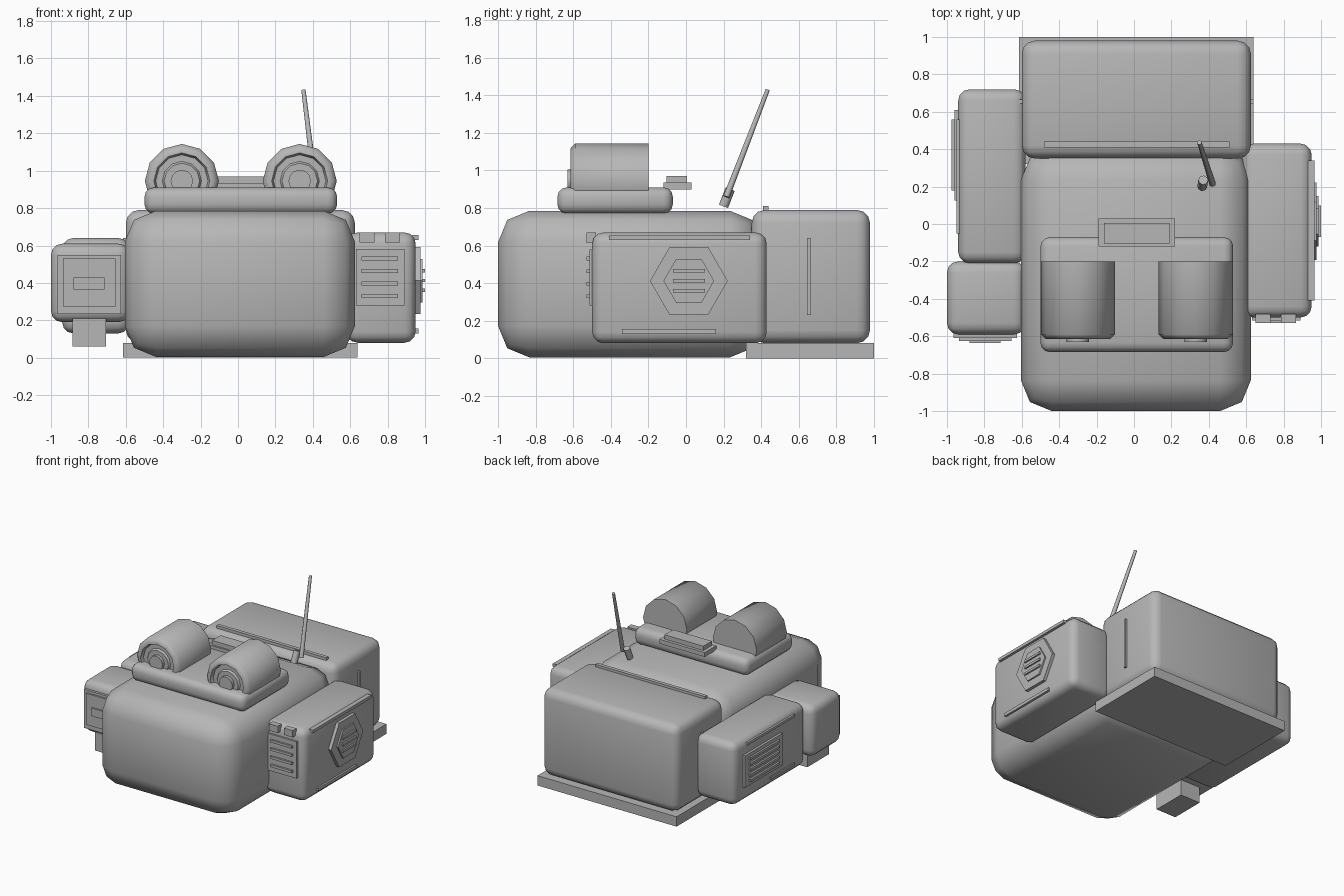
import bpy, bmesh, math
from mathutils import Vector

cube = bpy.data.objects.get("Cube")
if cube:
    bpy.data.objects.remove(cube, do_unlink=True)

grey = bpy.data.materials.new("plain_grey")
grey.use_nodes = True
COLOUR = (0.47, 0.47, 0.47, 1)
grey.diffuse_color = COLOUR
grey.node_tree.nodes["Principled BSDF"].inputs["Base Color"].default_value = COLOUR


def finish(name, bm, smooth=False):
    bmesh.ops.recalc_face_normals(bm, faces=bm.faces)
    mesh = bpy.data.meshes.new(name)
    bm.to_mesh(mesh)
    bm.free()
    mesh.materials.append(grey)
    obj = bpy.data.objects.new(name, mesh)
    bpy.context.collection.objects.link(obj)
    if smooth:
        bpy.ops.object.select_all(action='DESELECT')
        obj.select_set(True)
        bpy.context.view_layer.objects.active = obj
        bpy.ops.object.shade_smooth_by_angle(angle=math.radians(50))
    return obj


def box(name, xs, ys, zs, bevel=0, segments=2):
    """Box given by its extent on each axis, optionally with rounded edges."""
    bm = bmesh.new()
    bmesh.ops.create_cube(bm, size=1)
    for v in bm.verts:
        v.co = [r[0] if c < 0 else r[1] for c, r in zip(v.co, (xs, ys, zs))]
    if bevel:
        bmesh.ops.bevel(bm, geom=bm.edges[:], offset=bevel, segments=segments,
                        profile=0.5, affect='EDGES')
    return finish(name, bm, bool(bevel))


def rod(name, start, end, r1, r2, sides=8):
    """Straight tapered cylinder between two points."""
    a, b = Vector(start), Vector(end)
    bm = bmesh.new()
    bmesh.ops.create_cone(bm, cap_ends=True, segments=sides, radius1=r1,
                          radius2=r2, depth=(b - a).length)
    turn = (b - a).to_track_quat('Z', 'Y')
    for v in bm.verts:
        v.co = turn @ v.co + (a + b) / 2
    return finish(name, bm, True)


def lathe(name, x, z, profile, sides=12):
    """Revolve (radius, y) points about an axis along y."""
    bm = bmesh.new()
    pts = [bm.verts.new((x, y, z + r)) for r, y in profile]
    edges = [bm.edges.new(p) for p in zip(pts, pts[1:])]
    bmesh.ops.spin(bm, geom=pts + edges, cent=(x, 0, z), axis=(0, 1, 0),
                   angle=math.tau, steps=sides, use_duplicate=False)
    bmesh.ops.remove_doubles(bm, verts=bm.verts, dist=0.0005)
    return finish(name, bm, True)


# Main hull, rear compartment and its base plate
box("main_body", (-0.605, 0.625), (-1, 0.4), (0.005, 0.785), 0.165)
box("rear_compartment", (-0.6, 0.625), (0.35, 0.98), (0.08, 0.79), 0.07, 3)
box("rear_base_plate", (-0.615, 0.64), (0.32, 1.0), (0, 0.08))
box("rear_top_strip", (-0.48, 0.51), (0.41, 0.44), (0.78, 0.81))
for side, x in (("right", -0.605), ("left", 0.63)):
    box("rear_strip_" + side, (x - 0.01, x + 0.01), (0.645, 0.665), (0.23, 0.64))

# Left side box with hexagonal cover
box("left_box", (0.58, 0.95), (-0.5, 0.43), (0.08, 0.67), 0.06, 3)
rod("hexagon_cover", (0.94, 0.015, 0.412), (0.975, 0.015, 0.412), 0.207, 0.207, 6)
rod("hexagon_inset", (0.96, 0.015, 0.412), (0.987, 0.015, 0.412), 0.135, 0.135, 6)
for name in ("hexagon_cover", "hexagon_inset"):
    # Corners point along y
    bm = bmesh.new()
    mesh = bpy.data.objects[name].data
    bm.from_mesh(mesh)
    corner = max(bm.verts, key=lambda v: v.co.y).co
    spin = math.atan2(corner.z - 0.412, corner.y - 0.015)
    for v in bm.verts:
        a = math.atan2(v.co.z - 0.412, v.co.y - 0.015) - spin
        r = math.hypot(v.co.z - 0.412, v.co.y - 0.015)
        v.co.y, v.co.z = 0.015 + r * math.cos(a), 0.412 + r * math.sin(a)
    bm.to_mesh(mesh)
    bm.free()
for i in range(3):
    z = 0.36 + 0.053 * i
    box(f"hexagon_slat_{i}", (0.98, 1.0), (-0.07, 0.1), (z - 0.009, z + 0.009))
box("left_upper_strip", (0.93, 0.965), (-0.41, 0.34), (0.63, 0.655))
box("left_lower_strip", (0.93, 0.965), (-0.34, 0.16), (0.13, 0.155))

# Vent and switches on the front of the left box
box("left_vent_panel", (0.63, 0.89), (-0.515, -0.49), (0.28, 0.58))
for i in range(4):
    z = 0.33 + 0.067 * i
    box(f"left_vent_slat_{i}", (0.66, 0.855), (-0.53, -0.51), (z - 0.01, z + 0.01))
for i, x in enumerate((0.65, 0.785)):
    box(f"switch_{i}", (x, x + 0.08), (-0.53, -0.48), (0.615, 0.67))

# Right side box with slatted vent
box("right_box", (-0.94, -0.58), (-0.21, 0.72), (0.13, 0.64), 0.06, 3)
box("right_vent_panel", (-0.96, -0.93), (0.125, 0.61), (0.26, 0.52))
for i in range(5):
    z = 0.3 + 0.045 * i
    box(f"right_vent_slat_{i}", (-0.975, -0.95), (0.18, 0.56), (z - 0.01, z + 0.01))
box("right_upper_strip", (-0.95, -0.92), (-0.05, 0.56), (0.585, 0.605))
box("right_lower_strip", (-0.95, -0.92), (-0.05, 0.26), (0.19, 0.21))

# Small front right box with stacked front panels and a foot
box("front_right_box", (-1, -0.58), (-0.59, -0.2), (0.19, 0.61), 0.06, 3)
box("front_panel_outer", (-0.965, -0.625), (-0.61, -0.58), (0.235, 0.55))
box("front_panel_inner", (-0.935, -0.655), (-0.625, -0.6), (0.275, 0.53))
box("front_panel_latch", (-0.88, -0.715), (-0.637, -0.62), (0.365, 0.43))
box("front_right_foot", (-0.885, -0.705), (-0.58, -0.3), (0.06, 0.21))

# Lamp plinth, twin lamps and the plates behind them
box("lamp_plinth", (-0.5, 0.53), (-0.685, -0.07), (0.77, 0.91), 0.05, 3)
lamp = [(0, -0.2), (0.198, -0.2), (0.198, -0.59), (0.172, -0.615),
        (0.15, -0.615), (0.14, -0.59), (0.105, -0.59), (0.095, -0.605),
        (0.06, -0.605), (0.06, -0.63), (0, -0.63)]
for side, x in (("right", -0.3), ("left", 0.33)):
    lathe("lamp_" + side, x, 0.945, lamp)
box("plate_lower", (-0.19, 0.22), (-0.12, 0.03), (0.9, 0.935))
box("plate_upper", (-0.16, 0.19), (-0.105, 0.005), (0.935, 0.97))

# Antenna and its socket
rod("antenna", (0.42, 0.215, 0.86), (0.35, 0.435, 1.43), 0.018, 0.012)
rod("antenna_socket", (0.365, 0.2, 0.81), (0.37, 0.235, 0.9), 0.026, 0.026)
